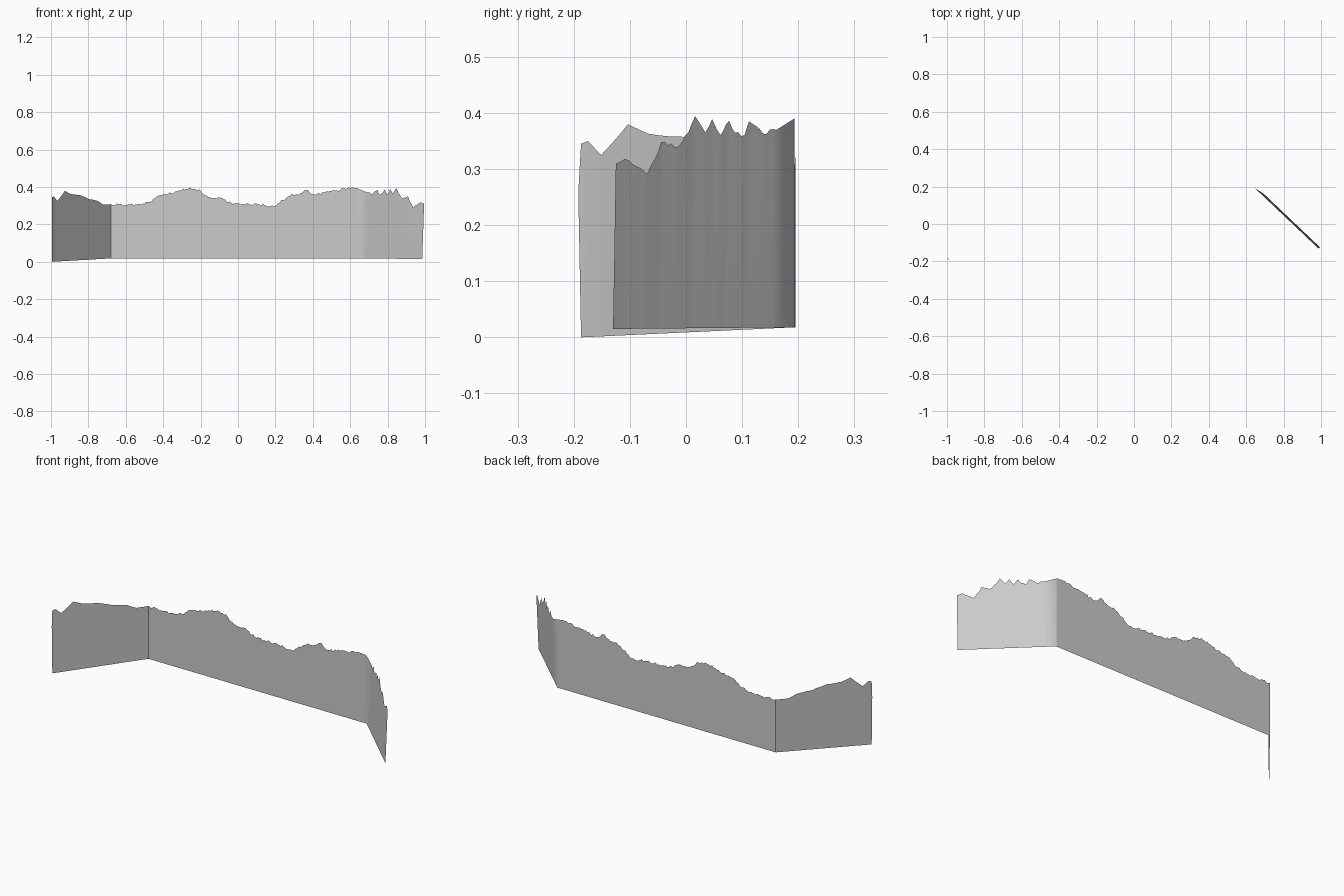
import bpy, bmesh, math, random
from mathutils import Vector

random.seed(4)
cube = bpy.data.objects.get("Cube")
if cube:
    bpy.data.objects.remove(cube)


def columns(start, end, skyline, step, ruffle, lean=(0, 0), skip=0.0):
    """Foot and crest points along one straight stretch; the skyline is (position, height)."""
    start, end, lean = Vector(start), Vector(end), Vector((*lean, 0))
    first, last = skyline[0][0], skyline[-1][0]
    result = []
    for (a, za), (b, zb) in zip(skyline, skyline[1:]):
        count = max(1, round(abs(b - a) / step))
        for i in range(count):
            f = i / count
            t = (a + (b - a) * f - first) / (last - first)
            if 0 < t < skip:
                continue
            z = za + (zb - za) * f
            if i:
                z += random.uniform(-ruffle, ruffle)
            result.append((start.lerp(end, t), z, lean))
    result.append((end, skyline[-1][1], lean))
    return result


def build_sheet(name, cols, bow=0.0):
    """Single-sided sheet with three rows of points per column."""
    bm = bmesh.new()
    rows = []
    for n, (foot, top, lean) in enumerate(cols):
        column = []
        for f in (0, 0.75, 1):
            p = foot + lean * f
            p.z = foot.z + (top - foot.z) * f
            if n == 0 and f == 0.75:
                p.y -= bow
            column.append(bm.verts.new(p))
        rows.append(column)
    for a, b in zip(rows, rows[1:]):
        for k in range(2):
            bm.faces.new((a[k], b[k], b[k + 1], a[k + 1]))
    mesh = bpy.data.meshes.new(name)
    bm.to_mesh(mesh)
    bm.free()
    obj = bpy.data.objects.new(name, mesh)
    bpy.context.collection.objects.link(obj)
    bpy.ops.object.select_all(action='DESELECT')
    obj.select_set(True)
    bpy.context.view_layer.objects.active = obj
    bpy.ops.object.shade_smooth_by_angle(angle=math.radians(55))
    return obj


# Skylines: left and centre run along x, right runs along y
left_sky = [(-1, .345), (-.99, .35), (-.97, .325), (-.93, .38), (-.9, .363),
            (-.85, .358), (-.8, .335), (-.75, .325), (-.72, .305), (-.68, .308)]
centre_sky = [(-.68, .308), (-.6, .303), (-.54, .305), (-.47, .32), (-.42, .355),
              (-.36, .368), (-.26, .395), (-.2, .38), (-.16, .345), (-.1, .342),
              (-.03, .31), (.1, .31), (.19, .298), (.24, .33), (.28, .355),
              (.33, .365), (.37, .385), (.4, .36), (.46, .37), (.52, .38),
              (.6, .395), (.645, .39)]
right_sky = [(.19, .39), (.175, .403), (.165, .375), (.13, .363), (.105, .385),
             (.097, .36), (.08, .365), (.07, .386), (.055, .36), (.04, .389),
             (.028, .365), (.01, .394), (-.002, .365), (-.02, .34), (-.05, .348),
             (-.06, .32), (-.075, .291), (-.095, .305), (-.115, .318), (-.13, .31)]

corner_left = (-.68, .195, .018)
corner_right = (.645, .193, .018)

# Left wing of the backdrop
left = columns((-.995, -.187, 0), corner_left, left_sky, .015, .002)
build_sheet("left_wing", left, bow=.005)

# Centre wall and leaning right wing, joined by a soft corner
centre = columns(corner_left, corner_right, centre_sky, .008, .006)
right = columns(corner_right, (.985, -.13, .015), right_sky, .006, .003,
                lean=(.01, .005), skip=.1)
build_sheet("centre_and_right_wall", centre + right[1:])
